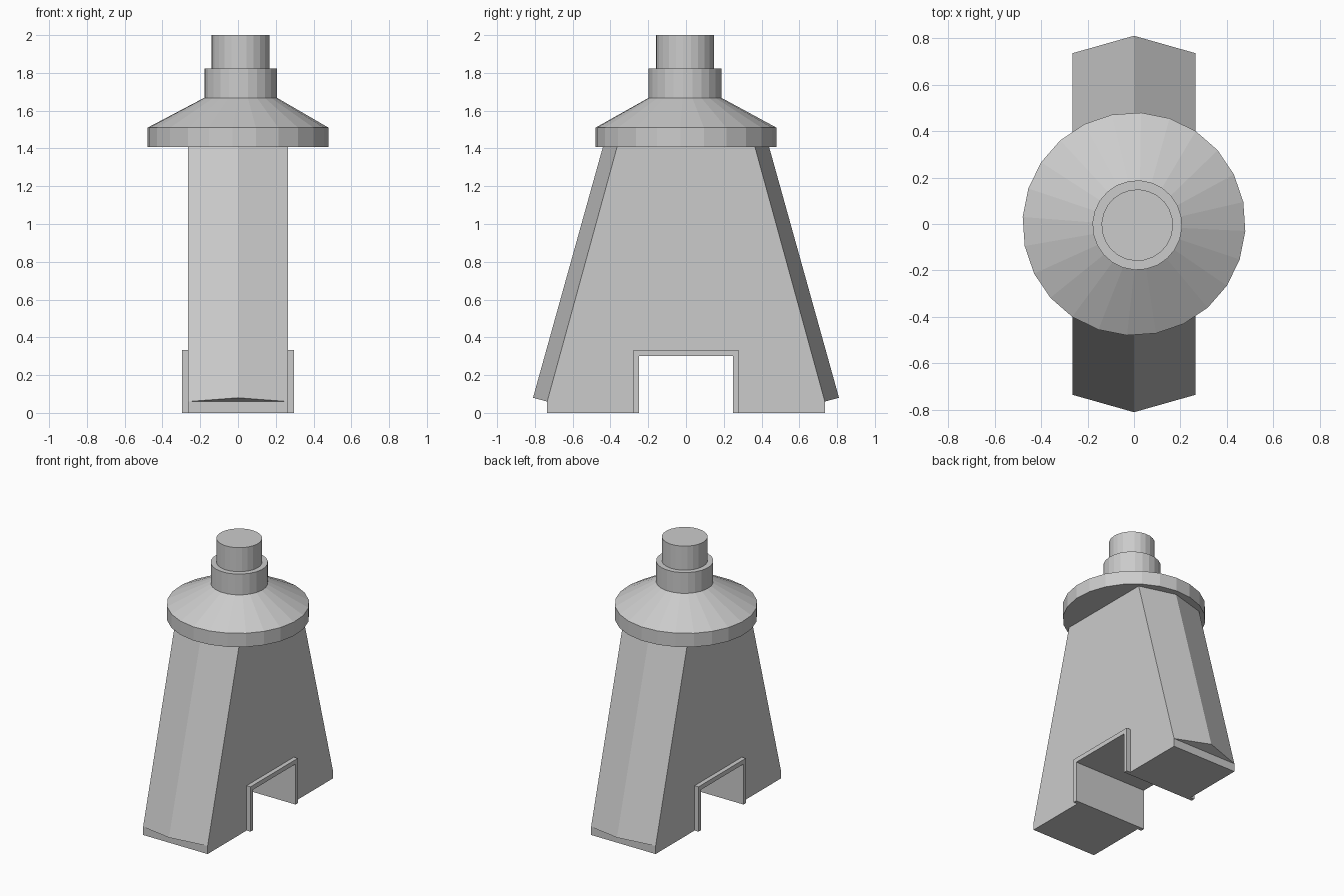
import bpy, bmesh
from math import cos, sin, pi, radians

if "Cube" in bpy.data.objects:
    bpy.data.objects.remove(bpy.data.objects["Cube"])


def finish(name, bm):
    bmesh.ops.recalc_face_normals(bm, faces=bm.faces)
    mesh = bpy.data.meshes.new(name)
    bm.to_mesh(mesh)
    bm.free()
    obj = bpy.data.objects.new(name, mesh)
    bpy.context.collection.objects.link(obj)
    return obj


def bridge(bm, a, b):
    for i in range(len(a)):
        j = (i + 1) % len(a)
        bm.faces.new((a[i], a[j], b[j], b[i]))


def loft(name, loops):
    """Skin a stack of point loops and cap both ends."""
    bm = bmesh.new()
    rows = [[bm.verts.new(p) for p in loop] for loop in loops]
    for a, b in zip(rows, rows[1:]):
        bridge(bm, a, b)
    bm.faces.new(rows[0])
    bm.faces.new(rows[-1])
    return finish(name, bm)


def extrude_x(name, profile, half):
    return loft(name, [[(x, y, z) for y, z in profile] for x in (-half, half)])


def mirrored(half_profile):
    return half_profile + [(-y, z) for y, z in reversed(half_profile)]


W = 0.265

# Tapered body with a notch for the doorway
extrude_x("body", mirrored([(0.265, 0.315), (0.265, 0), (0.735, 0),
                            (0.735, 0.06), (0.363, 1.415)]), W)

# Ridged sloping ends
for name, s in (("front_ridge", -1), ("back_ridge", 1)):
    loft(name, [[(-W, s * 0.735, 0.06), (W, s * 0.735, 0.06), (0, s * 0.81, 0.08)],
                [(-W, s * 0.363, 1.415), (W, s * 0.363, 1.415), (0, s * 0.438, 1.415)]])

# Doorway frame running right through the body
extrude_x("doorway_frame", mirrored([(0.25, 0.30), (0.25, 0), (0.278, 0), (0.278, 0.333)]), 0.297)


# Round cap: flange, cone, collar and spout (upper rings slightly off centre)
def ring(r, z, cx=0.0, cy=0.0, n=24, start=-3.6):
    angles = [radians(start) + 2 * pi * i / n for i in range(n)]
    return [(cx + r * cos(a), cy + r * sin(a), z) for a in angles]


off = (0.014, -0.005)
loft("cap", [ring(0.48, 1.408), ring(0.48, 1.51), ring(0.193, 1.668, *off),
             ring(0.193, 1.822, *off), ring(0.154, 1.822, *off), ring(0.154, 2.0, *off)])
